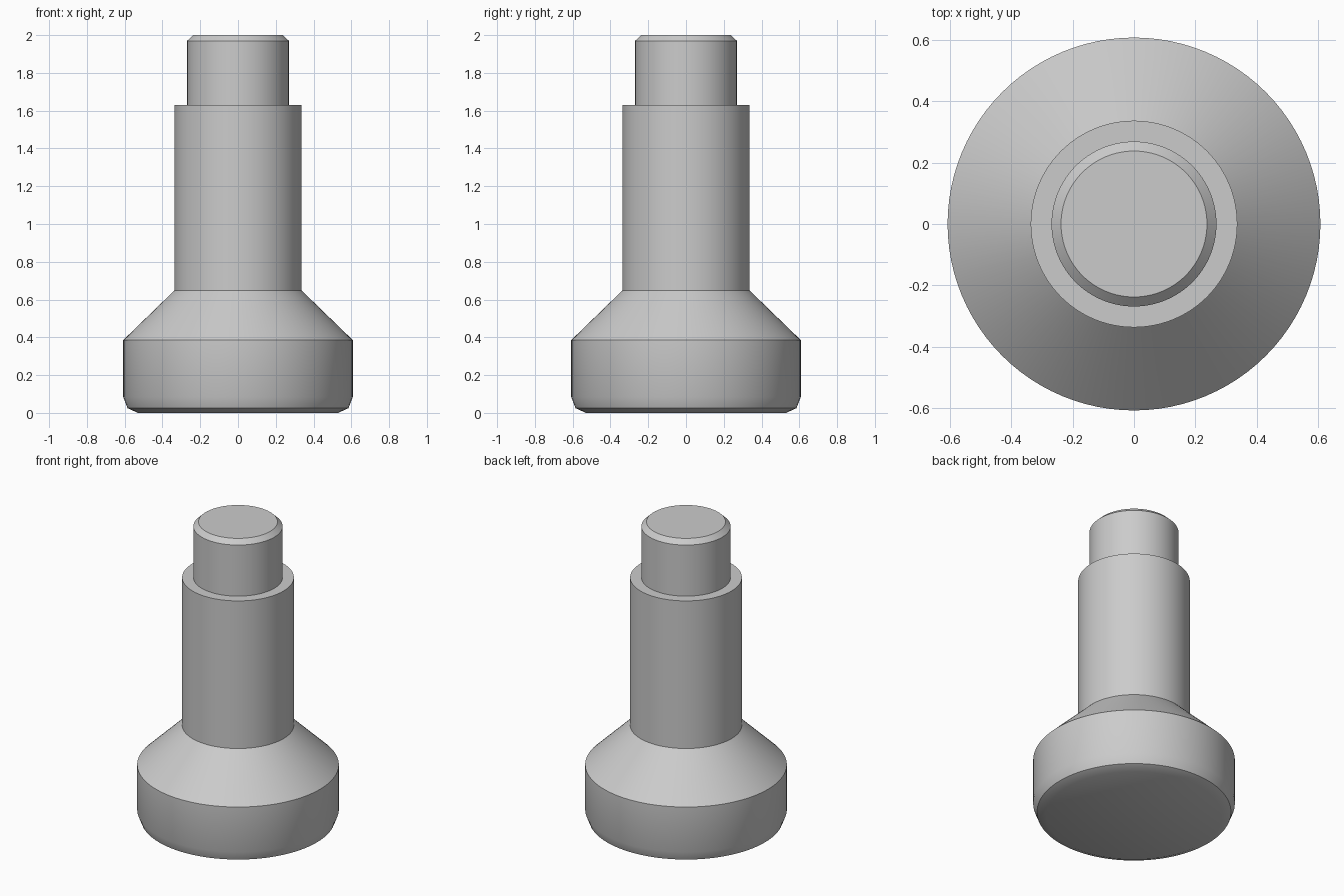
import bpy
import math

SEGMENTS = 96

cube = bpy.data.objects.get("Cube")
if cube:
    bpy.data.objects.remove(cube, do_unlink=True)

# Single plain grey material
grey = bpy.data.materials.new("plain_grey")
grey.use_nodes = True
colour = (0.6, 0.6, 0.6, 1)
grey.diffuse_color = colour
grey.node_tree.nodes["Principled BSDF"].inputs["Base Color"].default_value = colour


def turned_part(name, profile, cap_bottom=False, cap_top=False):
    """Revolve (radius, height) points, listed bottom to top, around z."""
    n = SEGMENTS
    verts = [(r * math.cos(math.tau * i / n), r * math.sin(math.tau * i / n), z)
             for r, z in profile for i in range(n)]
    faces = []
    for ring in range(len(profile) - 1):
        a, b = ring * n, (ring + 1) * n
        for i in range(n):
            j = (i + 1) % n
            faces.append((a + i, a + j, b + j, b + i))
    if cap_bottom:
        faces.append(tuple(reversed(range(n))))
    if cap_top:
        faces.append(tuple(range(len(verts) - n, len(verts))))
    mesh = bpy.data.meshes.new(name)
    mesh.from_pydata(verts, [], faces)
    mesh.materials.append(grey)
    obj = bpy.data.objects.new(name, mesh)
    bpy.context.collection.objects.link(obj)
    bpy.ops.object.select_all(action="DESELECT")
    obj.select_set(True)
    bpy.context.view_layer.objects.active = obj
    bpy.ops.object.shade_smooth_by_angle(angle=math.radians(30))
    return obj


FOOT_R, SHAFT_R, TIP_R = 0.608, 0.337, 0.269

# Wide foot with an eased lower edge and a conical shoulder
turned_part("foot", [(0.53, 0), (0.585, 0.025), (FOOT_R, 0.085),
                     (FOOT_R, 0.385), (SHAFT_R, 0.648)], cap_bottom=True)

# Straight shaft ending in a flat step
turned_part("shaft", [(SHAFT_R, 0.648), (SHAFT_R, 1.63), (TIP_R, 1.63)])

# Narrower tip with a chamfered top
turned_part("tip", [(TIP_R, 1.63), (TIP_R, 1.97), (0.238, 2)], cap_top=True)
